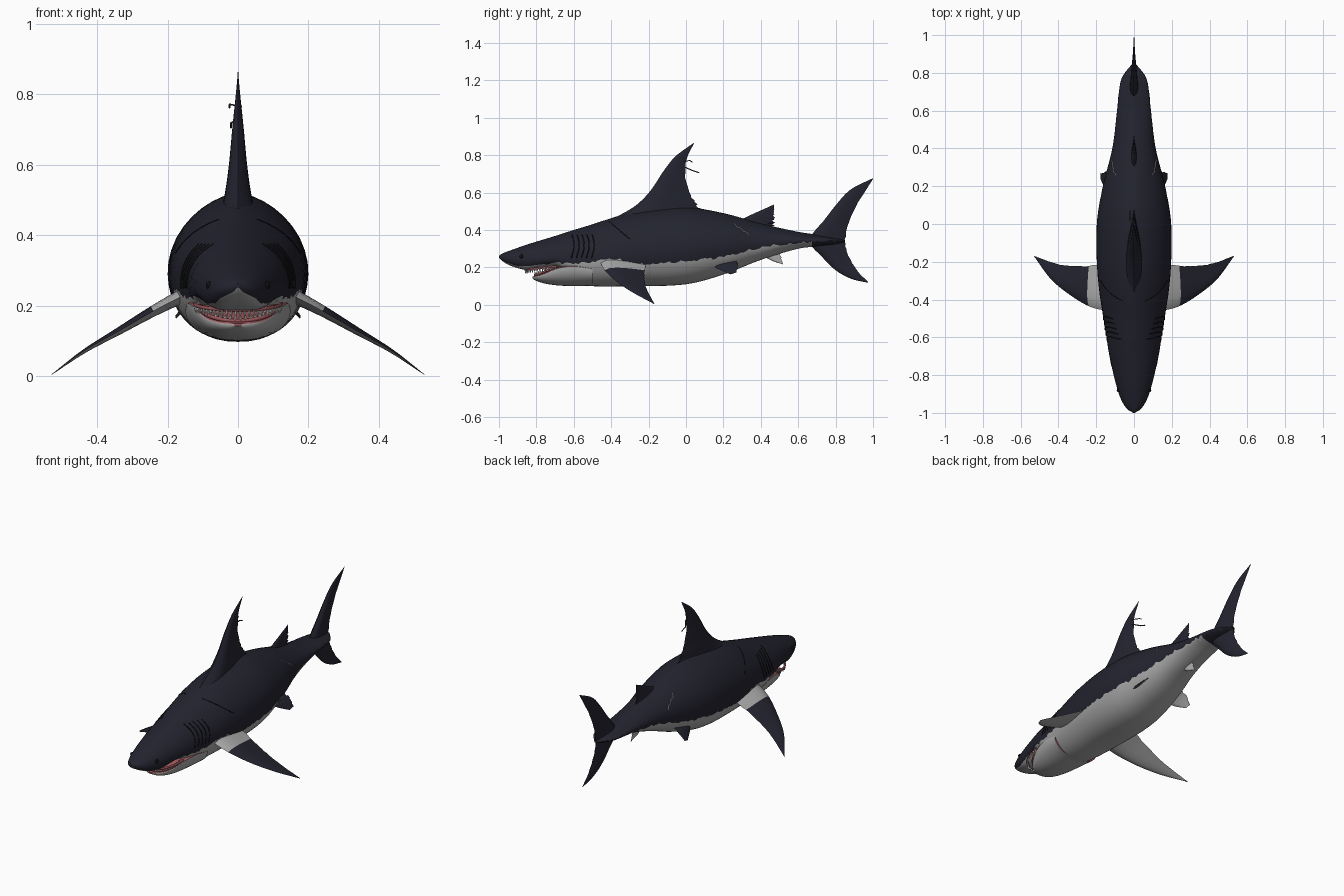
import bpy, bmesh, math, random
from mathutils import Vector, Matrix

if "Cube" in bpy.data.objects:
    bpy.data.objects.remove(bpy.data.objects["Cube"])

random.seed(4)


def mat(name, col):
    m = bpy.data.materials.new(name)
    m.diffuse_color = (*col, 1)
    m.use_nodes = True
    m.node_tree.nodes["Principled BSDF"].inputs["Base Color"].default_value = m.diffuse_color
    return m


DARK = mat("dark navy skin", (0.017, 0.017, 0.029))
PALE = mat("pale grey belly", (0.40, 0.40, 0.40))
GUM = mat("pink gum", (0.32, 0.09, 0.10))
TOOTH = mat("tooth white", (0.72, 0.71, 0.66))
BLACK = mat("black", (0.005, 0.005, 0.006))
METAL = mat("dark metal", (0.06, 0.055, 0.05))


def interp(rows, t):
    """Smooth interpolation through rows keyed by their first value."""
    t = min(max(t, rows[0][0]), rows[-1][0])
    n = len(rows)
    i = max(k for k in range(n - 1) if rows[k][0] <= t)
    h = rows[i + 1][0] - rows[i][0]
    u = (t - rows[i][0]) / h

    def slope(k, c):
        a, b = max(k - 1, 0), min(k + 1, n - 1)
        return (rows[b][c] - rows[a][c]) / (rows[b][0] - rows[a][0])
    out = []
    for c in range(1, len(rows[0])):
        p, q = rows[i][c], rows[i + 1][c]
        out.append((2*u**3 - 3*u**2 + 1)*p + (u**3 - 2*u**2 + u)*h*slope(i, c)
                   + (3*u**2 - 2*u**3)*q + (u**3 - u**2)*h*slope(i + 1, c))
    return out


def ramp(v, a, b):
    return min(max((v - a) / (b - a), 0), 1)


def finish(name, bm, mats, angle=40):
    bmesh.ops.remove_doubles(bm, verts=bm.verts, dist=0.00005)
    bmesh.ops.recalc_face_normals(bm, faces=bm.faces)
    me = bpy.data.meshes.new(name)
    bm.to_mesh(me)
    bm.free()
    for m in mats:
        me.materials.append(m)
    ob = bpy.data.objects.new(name, me)
    bpy.context.collection.objects.link(ob)
    bpy.ops.object.select_all(action='DESELECT')
    ob.select_set(True)
    bpy.context.view_layer.objects.active = ob
    bpy.ops.object.shade_smooth_by_angle(angle=math.radians(angle))


def skin(bm, rings, pick):
    """Join closed rings of points; pick(row, column) gives the material slot."""
    vs = [[bm.verts.new(p) for p in r] for r in rings]
    n = len(vs[0])
    for i in range(len(vs) - 1):
        for j in range(n):
            f = bm.faces.new((vs[i][j], vs[i][(j+1) % n], vs[i+1][(j+1) % n], vs[i+1][j]))
            f.material_index = pick(i, j)
    bm.faces.new(vs[0])
    bm.faces.new(vs[-1]).material_index = pick(len(vs) - 2, 0)


def loft(name, rows, ys, split, power, mats, dark_after=9):
    """Body loft whose rings have a vertex exactly on the colour line."""
    N, M, rings = 12, 10, []
    for y in ys:
        top, bot, w, zc = interp(rows, y)
        pu, pl = power(y)
        zb = split(y)
        s = (zb - zc) / ((top - zc) if zb > zc else (zc - bot))
        tb = math.asin(max(-0.93, min(0.93, s)))
        ts = [math.pi/2 + (tb - math.pi/2)*k/N for k in range(N)]
        ts += [tb + (-math.pi/2 - tb)*k/M for k in range(M + 1)]
        half = []
        for t in ts:
            z = zc + ((top - zc) if t > 0 else (zc - bot)) * math.sin(t)
            half.append((w * max(math.cos(t), 0) ** (pu if t > 0 else pl), y, z))
        rings.append(half + [(-x, a, z) for x, a, z in half[-2:0:-1]])
    tot = 2 * (N + M)
    bm = bmesh.new()
    skin(bm, rings, lambda i, j: 0 if (j < N or j >= tot - N or ys[i] > dark_after) else 1)
    finish(name, bm, mats)


# body: y, top, bottom, half width, height of widest point
BODY = [(-1, .262, .252, .004, .257), (-.98, .275, .232, .036, .249), (-.93, .294, .206, .068, .241),
        (-.85, .322, .187, .095, .24), (-.7, .368, .203, .13, .25), (-.6, .40, .135, .146, .25),
        (-.54, .418, .103, .156, .255), (-.28, .495, .1, .192, .28), (0, .52, .11, .197, .30),
        (.2, .49, .162, .165, .315), (.4, .435, .24, .115, .33), (.6, .39, .3, .09, .342),
        (.7, .375, .312, .08, .343), (.78, .36, .32, .062, .342), (.85, .345, .335, .008, .34)]
# height of the dark/pale border
LINE = [(-1, .245), (-.9, .208), (-.7, .222), (-.5, .226), (-.42, .245), (-.33, .24),
        (-.27, .217), (0, .235), (.2, .256), (.4, .308), (.6, .332), (.7, .335)]


def roundness(y):
    tail = ramp(y, .4, .75)
    return (1 + .25*ramp(y, -.9, -.4) + .6*tail,
            .75 - .25*ramp(y, -1, -.85) + .35*ramp(y, -.7, -.55) + .7*tail)


def colour_line(y):
    jag = 0.007 if y > -.75 else 0.002
    return interp(LINE, y)[0] + random.uniform(-jag, jag)


ys = [-1, -.997, -.991] + [-.985 + 1.835*i/125 for i in range(126)]
loft("body", BODY, ys, colour_line, roundness, [DARK, PALE], 0.665)

# lower jaw with a pink mouth floor
JAW = [(-.822, .150, .142, .012, .147), (-.805, .156, .13, .05, .15), (-.76, .17, .115, .09, .163),
       (-.69, .2, .104, .122, .192), (-.6, .215, .1, .142, .205), (-.5, .2, .102, .15, .19)]
loft("lower_jaw", JAW, [-.822 + .322*i/30 for i in range(31)],
     lambda y: interp(JAW, y)[3] + .001, lambda y: (.4, .82), [GUM, PALE])


def fin(name, sections, normal, thick, mats, pick=lambda f, up: 0, jag=0.0, n=28, k=9):
    """Fin through (lead, trail) sections; thick(f) is half thickness along normal."""
    normal = Vector(normal).normalized()
    rows = [(i, *a, *b) for i, (a, b) in enumerate(sections)]
    rings, last = [], len(rows) - 1
    for i in range(n + 1):
        v = interp(rows, last * i / n)
        a, b, th = Vector(v[:3]), Vector(v[3:]), thick(i / n) + .0006
        b += (b - a) * random.uniform(-jag, jag)
        prof = [(s/k, math.sin(math.pi * (s/k)**.6)) for s in range(k + 1)]
        up = [a.lerp(b, s) + normal*th*h for s, h in prof]
        rings.append(up + [a.lerp(b, s) - normal*th*h for s, h in prof[-2:0:-1]])
    bm = bmesh.new()
    skin(bm, rings, lambda i, j: pick(i / n, j < k))
    finish(name, bm, mats, 50)


def taper(root, e=1.0):
    return lambda f: root * (1 - f)**e


def upright(name, pts, thick, m, jag):
    fin(name, [((0, a, b), (0, c, d)) for a, b, c, d in pts], (1, 0, 0), thick, [m], jag=jag)


# upright fins: lead y, z, trail y, z
upright("dorsal_fin", [(-.38, .465, .10, .49), (-.27, .53, .065, .525), (-.19, .61, .02, .59),
                       (-.12, .715, -.003, .69), (-.055, .795, .003, .78),
                       (.042, .866, .043, .863)], taper(.046, 1.2), DARK, .03)
upright("second_dorsal_fin", [(.26, .44, .46, .41), (.35, .482, .469, .455),
                              (.47, .536, .471, .53)], taper(.016), DARK, .06)
upright("anal_fin", [(.38, .285, .5, .295), (.45, .24, .51, .245),
                     (.515, .217, .52, .215)], taper(.012), PALE, .05)
upright("tail_fin", [(.972, .118, .974, .122), (.88, .14, .925, .17), (.797, .187, .888, .225),
                     (.727, .257, .858, .29), (.66, .345, .85, .345), (.745, .46, .868, .43),
                     (.815, .55, .9, .51), (.885, .62, .938, .575), (1, .677, 1, .673)],
        lambda f: .022*(1 - abs(2*f - 1)), DARK, .02)

# paired fins
PEC = [((.15, -.46, .232), (.15, -.21, .232)), ((.24, -.435, .185), (.24, -.222, .185)),
       ((.34, -.375, .127), (.34, -.222, .127)), ((.44, -.292, .07), (.43, -.205, .072)),
       ((.53, -.17, .004), (.53, -.168, .004))]
PELV = [((.10, .13, .24), (.09, .26, .25)), ((.14, .16, .2), (.14, .276, .217)),
        ((.176, .235, .163), (.178, .268, .172))]
for side, s in (("right", 1), ("left", -1)):
    def flip(secs):
        return [[(x*s, y, z) for x, y, z in sec] for sec in secs]
    fin("pectoral_fin_" + side, flip(PEC), (.5*s, 0, .86), taper(.02), [DARK, PALE],
        lambda f, up: int(f < .22) if up else int(f < .93), .015)
    fin("pelvic_fin_" + side, flip(PELV), (.75*s, 0, .65), taper(.01), [DARK, PALE],
        lambda f, up: 0 if up else 1, .04)


def tube(name, pts, r, m):
    cu = bpy.data.curves.new(name, 'CURVE')
    cu.dimensions = '3D'
    cu.bevel_depth = r
    cu.bevel_resolution = 1
    sp = cu.splines.new('POLY')
    sp.points.add(len(pts) - 1)
    for p, q in zip(sp.points, pts):
        p.co = (*q, 1)
    cu.materials.append(m)
    bpy.context.collection.objects.link(bpy.data.objects.new(name, cu))


def on_skin(y, z):
    top, bot, w, zc = interp(BODY, y)
    q = (z - zc) / ((top - zc) if z > zc else (zc - bot))
    return w * max(1 - q*q, 0) ** (roundness(y)[0 if z > zc else 1] / 2)


def mark(name, s, pts, r, m):
    tube(name, [(s*on_skin(y, z), y, z) for y, z in pts], r, m)


# skin marks and eyes on both sides
for side, s in (("right", 1), ("left", -1)):
    for g in range(5):
        mark(f"gill_slit_{side}_{g}", s, [(-.61 + .027*g + .012*math.sin(t*.5), .375 - .018*t)
                                          for t in range(8)], .0028, BLACK)
    mark("scar_" + side, s, [(.26 + .016*t, .428 - .011*t + .004*(-1)**t) for t in range(6)], .0025, PALE)
    mark("shoulder_crease_" + side, s, [(-.41 + .014*t, .445 - .012*t) for t in range(9)], .002, BLACK)
    bm = bmesh.new()
    bmesh.ops.create_uvsphere(bm, u_segments=12, v_segments=8, radius=.011,
                              matrix=Matrix.Translation((s*(on_skin(-.88, .258) - .003), -.88, .258)))
    finish("eye_" + side, bm, [BLACK])


# gums and teeth along both jaws
def mouth_row(name, rx, ry, z0, dz, direction, count, size):
    def at(u):
        a = math.pi * u
        return Vector((rx*math.cos(a), -.69 - ry*math.sin(a), z0 - dz*math.sin(a)))
    tube(name + "_gum", [at(i/32) for i in range(33)], .006, GUM)
    bm = bmesh.new()
    for i in range(count):
        p = at((i + .5) / count) + Vector((0, 0, direction*size*.5))
        rot = Matrix.Rotation(0 if direction > 0 else math.pi, 4, 'X')
        bmesh.ops.create_cone(bm, segments=4, radius1=.006, radius2=.0005, depth=size,
                              cap_ends=True, matrix=Matrix.Translation(p) @ rot)
    finish(name + "_teeth", bm, [TOOTH], 20)


mouth_row("upper", .122, .168, .206, .018, -1, 30, .022)
mouth_row("lower", .112, .118, .203, .046, 1, 24, .016)

# hook caught in the dorsal fin
tube("hook_shank", [(.008, -.005, .735), (-.02, .035, .718), (-.02, .07, .706)], .003, METAL)
tube("hook_barb", [(.01, -.01, .765), (-.024, .02, .772), (-.024, .035, .762)], .0025, METAL)
